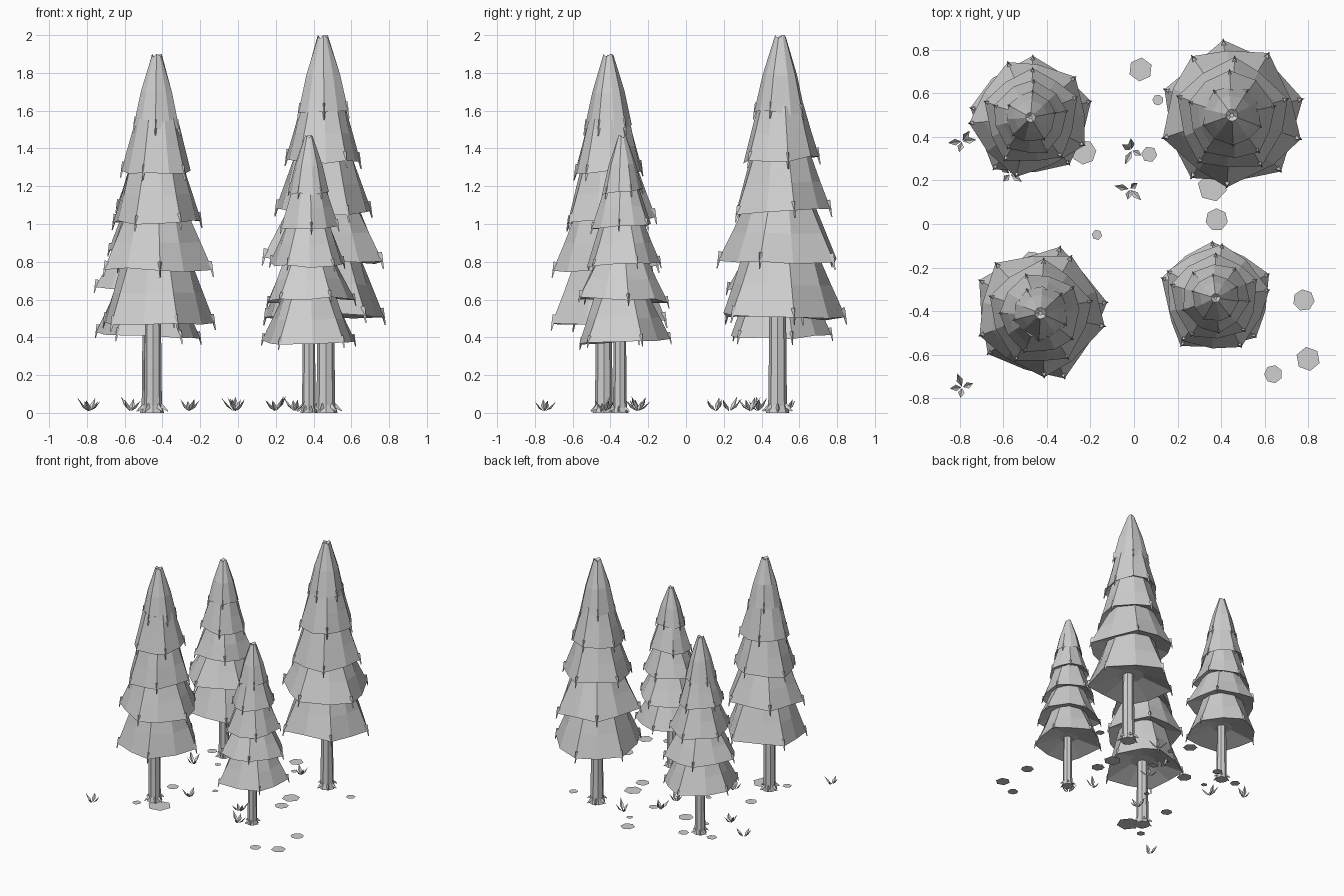
import bpy, bmesh, math, random
from mathutils import Vector, Matrix

cube = bpy.data.objects.get("Cube")
if cube:
    bpy.data.objects.remove(cube, do_unlink=True)

rng = random.Random(7)
SIDES = 10
UP = Vector((0, 0, 1))

grey = bpy.data.materials.new("light_grey")
grey.use_nodes = True
COLOUR = (0.62, 0.62, 0.62, 1)
grey.diffuse_color = COLOUR
grey.node_tree.nodes["Principled BSDF"].inputs["Base Color"].default_value = COLOUR


def finish(bm, name, location):
    bmesh.ops.recalc_face_normals(bm, faces=bm.faces)
    mesh = bpy.data.meshes.new(name)
    bm.to_mesh(mesh)
    bm.free()
    mesh.materials.append(grey)
    obj = bpy.data.objects.new(name, mesh)
    obj.location = location
    bpy.context.collection.objects.link(obj)


def loft(bm, rings):
    """Join rings of points with quads and close the ends."""
    loops = [[bm.verts.new(p) for p in ring] for ring in rings]
    n = len(loops[0])
    for a, b in zip(loops, loops[1:]):
        for i in range(n):
            j = (i + 1) % n
            bm.faces.new((a[i], a[j], b[j], b[i]))
    bm.faces.new(loops[0])
    bm.faces.new(loops[-1])


def outward(angle):
    return Vector((math.cos(angle), math.sin(angle), 0))


def circle(radius, z, sides, turn=0.0):
    return [outward(turn + math.tau * i / sides) * radius + UP * z for i in range(sides)]


def spike(bm, start, end, radius):
    """A tapered twig between two points."""
    axis = end - start
    place = Matrix.Translation((start + end) / 2) @ axis.to_track_quat('Z', 'Y').to_matrix().to_4x4()
    bmesh.ops.create_cone(bm, cap_ends=True, segments=3, radius1=radius,
                          radius2=radius * 0.25, depth=axis.length, matrix=place)


# Tiers of needles: bottom height, rim radius, top height, top radius,
# how far the corners stand out (tree height = 1)
TIERS = [(0.255, 0.152, 0.43, 0.097, 0.08),
         (0.405, 0.148, 0.56, 0.090, 0.07),
         (0.535, 0.122, 0.69, 0.078, 0.06),
         (0.670, 0.096, 0.82, 0.060, 0.04),
         (0.795, 0.066, 1.00, 0.014, 0.03)]


def build_trunk(name, place, h):
    bm = bmesh.new()
    profile = [(0.031, 0.0), (0.025, 0.02), (0.0235, 0.12), (0.022, 0.34)]
    loft(bm, [circle(r * h, z * h, 8) for r, z in profile])
    # Roots spreading from the foot
    for k in range(6):
        out = outward(math.tau * k / 6 + rng.uniform(-0.2, 0.2))
        spike(bm, (out * 0.02 + UP * 0.02) * h, (out * 0.042 + UP * 0.005) * h, 0.008 * h)
    finish(bm, name + "_trunk", place)


def build_tier(name, place, h, width, index):
    z0, r0, z1, r1, stand = TIERS[index]
    bm = bmesh.new()
    turn, lean = rng.uniform(0, math.tau), rng.uniform(0, math.tau)
    rim, mid, top, under, dimple = [], [], [], [], []
    bulge = 0.6 if index == 4 else 0.5
    for i in range(SIDES):
        a = turn + math.tau * (i + rng.uniform(-0.18, 0.18)) / SIDES
        out = outward(a)
        point = 1 + stand if i % 2 == 0 else 1 - stand * 0.75
        r = r0 * width * point * rng.uniform(0.97, 1.03)
        z = z0 + 0.007 * math.cos(a - lean) + rng.uniform(-0.006, 0.006)
        rm = r1 + (r - r1) * bulge
        rim.append((out * r + UP * z) * h)
        mid.append((out * rm + UP * (z + (z1 - z) * 0.48)) * h)
        top.append((out * r1 + UP * (z1 - (i % 3) * 0.004)) * h)
        dimple.append((out * r1 * 0.3 + UP * (z1 - 0.012)) * h)
        under.append((out * min(r0 * 0.45, 0.05) + UP * (z0 + 0.035)) * h)
    loft(bm, [under, rim, mid, top, dimple])
    # Drooping twig tips at the outer corners
    for p in rim[::2]:
        out = Vector((p.x, p.y, 0)).normalized()
        spike(bm, p + (UP * 0.024 - out * 0.009) * h, p + (out * 0.002 - UP * 0.02) * h, 0.007 * h)
    finish(bm, f"{name}_needles_{index + 1}", place)


# Trees: name, tip position, height, needle width, trunk position
TREES = [("back_right_tree", -0.475, 0.49, 1.61, 1.09, -0.47, 0.49),
         ("back_left_tree", 0.45, 0.50, 2.0, 1.03, 0.465, 0.485),
         ("front_right_tree", -0.43, -0.41, 1.9, 1.0, -0.45, -0.435),
         ("front_left_tree", 0.375, -0.34, 1.47, 1.1, 0.375, -0.35)]
for name, x, y, h, width, trunk_x, trunk_y in TREES:
    build_trunk(name, (trunk_x, trunk_y, 0), h)
    for index in range(len(TIERS)):
        build_tier(name, (x, y, 0), h, width, index)

# Flat stones on the ground: x, y, radius
STONES = [(0.03, 0.71, 0.055), (0.11, 0.57, 0.025), (0.07, 0.32, 0.037),
          (-0.23, 0.33, 0.057), (0.36, 0.17, 0.068), (0.38, 0.02, 0.052),
          (-0.17, -0.05, 0.024), (0.78, -0.35, 0.05), (0.80, -0.62, 0.056),
          (0.64, -0.69, 0.042), (-0.36, -0.50, 0.09), (-0.47, -0.17, 0.045),
          (-0.59, 0.51, 0.04), (-0.42, 0.34, 0.025), (0.71, 0.44, 0.036),
          (-0.37, 0.56, 0.04), (-0.53, -0.55, 0.035)]
for i, (x, y, r) in enumerate(STONES):
    bm = bmesh.new()
    bm.faces.new([bm.verts.new(p) for p in circle(r, 0, 6 + i % 2, rng.uniform(0, math.tau))])
    finish(bm, f"ground_stone_{i + 1}", (x, y, 0.002))

# Grass tufts: fans of folded diamond blades
TUFTS = [(-0.79, 0.38), (-0.57, 0.23), (-0.01, 0.34), (-0.02, 0.16), (-0.79, -0.75),
         (-0.26, -0.26), (0.20, -0.25), (0.30, -0.43), (0.20, 0.53)]
for i, (x, y) in enumerate(TUFTS):
    bm = bmesh.new()
    turn = rng.uniform(0, math.tau)
    for k in range(4):
        out = outward(turn + math.tau * (k + rng.uniform(-0.25, 0.25)) / 4)
        side = Vector((-out.y, out.x, 0)) * 0.015
        tip = out * rng.uniform(0.045, 0.075) + UP * rng.uniform(0.06, 0.09)
        centre = tip * 0.5
        base, left, right, end, fold = [bm.verts.new(p) for p in (
            out * 0.004 + UP * 0.01, centre + side, centre - side, tip,
            centre + out * 0.004 - UP * 0.008)]
        bm.faces.new((base, fold, end, left))
        bm.faces.new((base, right, end, fold))
    finish(bm, f"grass_tuft_{i + 1}", (x, y, 0))
